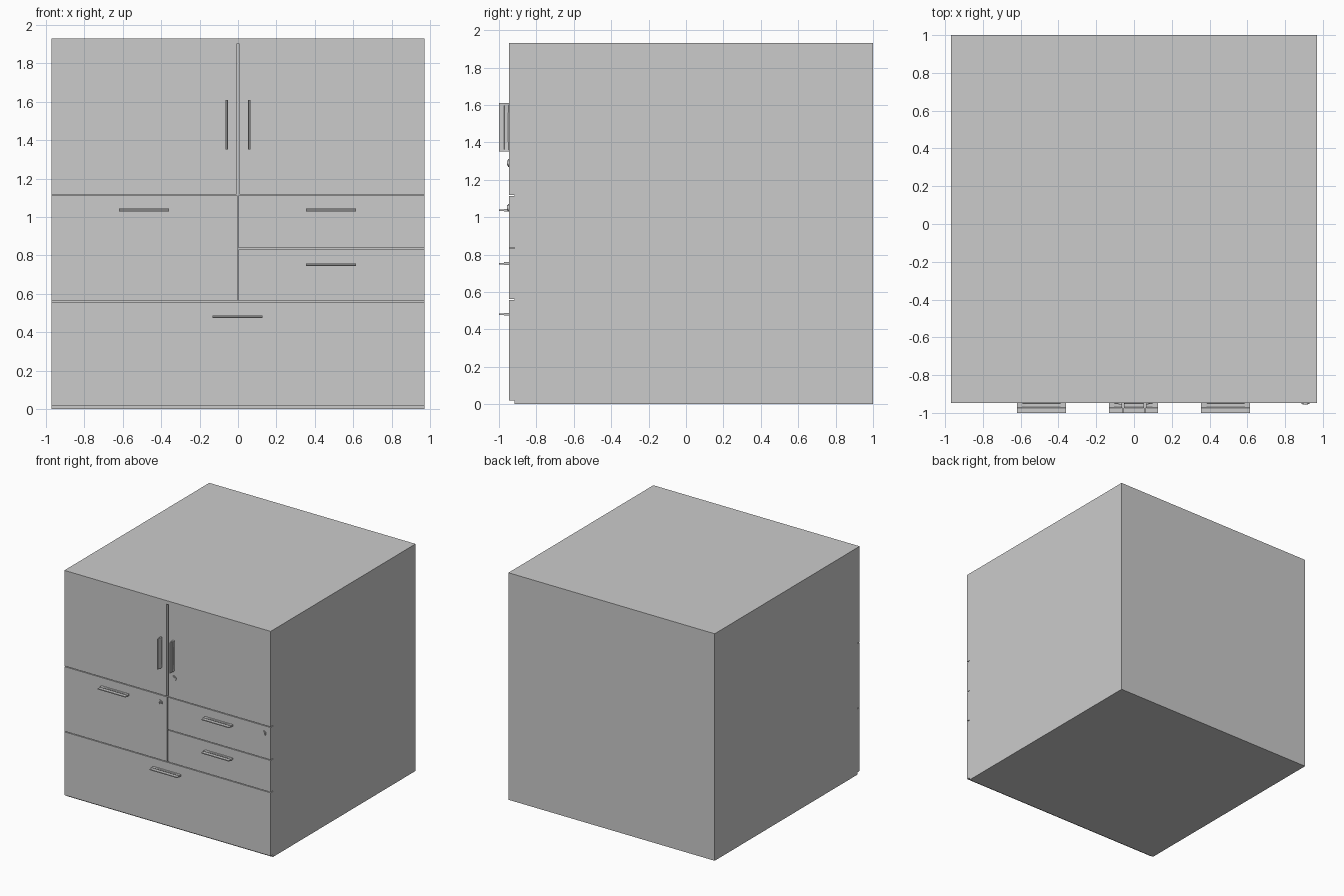
import bpy, bmesh, math
from mathutils import Matrix, Vector

if "Cube" in bpy.data.objects:
    bpy.data.objects.remove(bpy.data.objects["Cube"])

FRONT, BACKING = -0.947, -0.917   # front face of doors and drawers, front of carcass
GAP = 0.003


def finish(name, bm):
    bmesh.ops.recalc_face_normals(bm, faces=bm.faces)
    mesh = bpy.data.meshes.new(name)
    bm.to_mesh(mesh)
    bm.free()
    obj = bpy.data.objects.new(name, mesh)
    bpy.context.collection.objects.link(obj)
    return obj


def add_box(bm, x0, x1, y0, y1, z0, z1):
    mat = Matrix.Translation(((x0 + x1) / 2, (y0 + y1) / 2, (z0 + z1) / 2))
    mat = mat @ Matrix.Diagonal((x1 - x0, y1 - y0, z1 - z0, 1))
    return bmesh.ops.create_cube(bm, size=1, matrix=mat)["verts"]


def box(name, *bounds):
    bm = bmesh.new()
    add_box(bm, *bounds)
    return finish(name, bm)


def handle(name, x, z, vertical=False):
    """Pull with a thick root, a thin front lip and a shallow tapered recess."""
    bm = bmesh.new()
    # thick root against the front
    add_box(bm, -0.13, 0.13, -0.026, 0, -0.007, 0.007)
    # dished finger recess on both broad faces
    bm.faces.ensure_lookup_table()
    broad = [f for f in bm.faces if abs(f.calc_center_median().z) > 0.006]
    bmesh.ops.inset_individual(bm, faces=broad, thickness=0.005)
    for f in broad:
        for v in f.verts:
            v.co.z *= 0.45
            v.co.x *= 0.75 if v.co.y < -0.013 else 0.6
    # thin front lip
    add_box(bm, -0.13, 0.13, -0.053, -0.026, -0.004, 0.004)
    obj = finish(name, bm)
    obj.location = (x, FRONT, z)
    if vertical:
        obj.rotation_euler.y = math.pi / 2
    return obj


def lock(name, x, z):
    bm = bmesh.new()
    # stepped round lock face with a keyway
    for radius, depth in ((0.021, 0.006), (0.014, 0.009)):
        mat = (Matrix.Translation((0, -depth / 2, 0))
               @ Matrix.Rotation(math.pi / 2, 4, 'X'))
        bmesh.ops.create_cone(bm, cap_ends=True, segments=24, radius1=radius,
                              radius2=radius, depth=depth, matrix=mat)
    add_box(bm, -0.002, 0.002, -0.0105, -0.008, -0.009, 0.009)
    obj = finish(name, bm)
    obj.location = (x, FRONT, z)
    return obj


# Carcass, recessed plinth and top board
box("carcass", -0.97, 0.97, BACKING, 1.0, 0.0, 1.9)
box("top_board", -0.97, 0.97, FRONT, 1.0, 1.9, 1.93)

# Fronts: x range, z range
fronts = {
    "left_door": (-0.97, -0.006, 1.115, 1.9),
    "right_door": (0.006, 0.97, 1.115, 1.9),
    "left_drawer": (-0.97, 0.0, 0.56, 1.115),
    "upper_right_drawer": (0.0, 0.97, 0.835, 1.115),
    "lower_right_drawer": (0.0, 0.97, 0.56, 0.835),
    "bottom_drawer": (-0.97, 0.97, 0.02, 0.56),
}
for name, (x0, x1, z0, z1) in fronts.items():
    left = x0 if x0 < -0.9 else x0 + GAP
    right = x1 if x1 > 0.9 else x1 - GAP
    low = z0 if z0 < 0.1 else z0 + GAP
    high = z1 if z1 > 1.8 else z1 - GAP
    box(name, left, right, FRONT, BACKING, low, high)

# Handles
for side, x in (("left", -0.058), ("right", 0.058)):
    handle(side + "_door_handle", x, 1.48, vertical=True)
handle("left_drawer_handle", -0.49, 1.036)
handle("upper_right_drawer_handle", 0.485, 1.036)
handle("lower_right_drawer_handle", 0.485, 0.752)
handle("bottom_drawer_handle", -0.003, 0.481)

# Locks
lock("door_lock", 0.063, 1.29)
lock("left_drawer_lock", -0.068, 1.05)
lock("right_drawer_lock", 0.907, 1.05)
